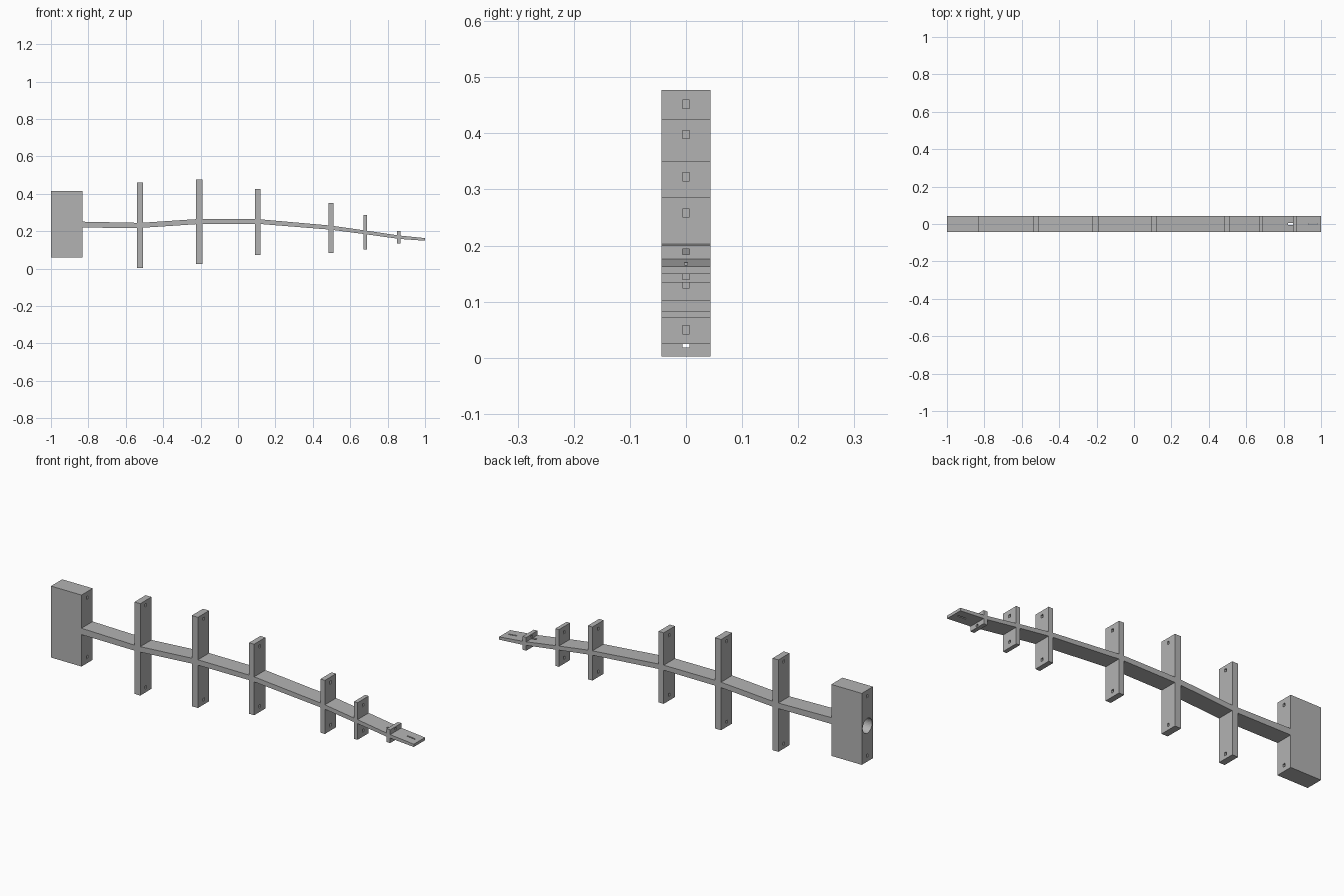
import bpy, bmesh, math
from mathutils import Matrix, Vector

cube = bpy.data.objects.get("Cube")
if cube:
    bpy.data.objects.remove(cube, do_unlink=True)

HALF = 0.044  # half width of every part

grey = bpy.data.materials.new("plain grey")
grey.use_nodes = True
colour = (0.45, 0.45, 0.45, 1)
grey.diffuse_color = colour
grey.node_tree.nodes["Principled BSDF"].inputs["Base Color"].default_value = colour


def make_object(name, bm):
    bmesh.ops.recalc_face_normals(bm, faces=bm.faces)
    mesh = bpy.data.meshes.new(name)
    bm.to_mesh(mesh)
    bm.free()
    obj = bpy.data.objects.new(name, mesh)
    mesh.materials.append(grey)
    bpy.context.collection.objects.link(obj)
    return obj


def extrude_profile(name, points):
    """Solid from a side outline, across the full width."""
    bm = bmesh.new()
    face = bm.faces.new([bm.verts.new((x, -HALF, z)) for x, z in points])
    side = bmesh.ops.extrude_face_region(bm, geom=[face])["geom"]
    verts = [v for v in side if isinstance(v, bmesh.types.BMVert)]
    bmesh.ops.translate(bm, verts=verts, vec=(0, 2 * HALF, 0))
    return make_object(name, bm)


def add_box(bm, centre, size):
    matrix = Matrix.Translation(centre) @ Matrix.Diagonal((*size, 1))
    bmesh.ops.create_cube(bm, size=1, matrix=matrix)


def cut(obj, bm):
    """Subtract the cutter shapes from the object."""
    cutter = make_object(obj.name + "_cutter", bm)
    cutter.hide_render = True
    cutter.hide_viewport = True
    mod = obj.modifiers.new("holes", 'BOOLEAN')
    mod.operation = 'DIFFERENCE'
    mod.solver = 'EXACT'
    mod.object = cutter


# Ribs: x start, x end, bottom, top, hole inset, hole height
ribs = [
    (-0.54, -0.508, 0.002, 0.46, 0.024, 0.015),
    (-0.224, -0.19, 0.025, 0.477, 0.025, 0.015),
    (0.092, 0.12, 0.072, 0.426, 0.028, 0.015),
    (0.485, 0.51, 0.083, 0.35, 0.027, 0.015),
    (0.67, 0.69, 0.102, 0.287, 0.029, 0.014),
    (0.85, 0.87, 0.134, 0.2, 0.011, 0.01),
]
for i, (x0, x1, z0, z1, inset, height) in enumerate(ribs):
    rib = extrude_profile(f"rib_{i + 1}", [(x0, z0), (x1, z0), (x1, z1), (x0, z1)])
    holes = bmesh.new()
    for z in (z0 + inset, z1 - inset):
        add_box(holes, ((x0 + x1) / 2, 0, z), (0.1, 0.012, height))
    cut(rib, holes)

# Root block with a round socket and two cord channels
block = extrude_profile("root_block", [(-1, 0.06), (-0.832, 0.06), (-0.832, 0.416), (-1, 0.416)])
holes = bmesh.new()
for z in (0.09, 0.386):
    add_box(holes, (-0.916, 0, z), (0.3, 0.012, 0.015))
bmesh.ops.create_cone(
    holes, cap_ends=True, segments=32, radius1=0.037, radius2=0.037, depth=0.26,
    matrix=Matrix.Translation((-1, 0, 0.238)) @ Matrix.Rotation(math.pi / 2, 4, 'Y'))
cut(block, holes)

# Bent spine joining the ribs: x, centre height, thickness
spine_path = [(-0.84, 0.235, 0.032), (-0.524, 0.231, 0.027), (-0.207, 0.252, 0.027),
              (0.106, 0.252, 0.025), (0.497, 0.219, 0.022), (0.68, 0.194, 0.02),
              (0.86, 0.168, 0.018), (1, 0.156, 0.014)]
lower = [(x, z - t / 2) for x, z, t in spine_path]
upper = [(x, z + t / 2) for x, z, t in reversed(spine_path)]
spine = extrude_profile("spine", lower + upper)
slots = bmesh.new()
add_box(slots, (0.955, 0, 0.16), (0.045, 0.006, 0.1))
add_box(slots, (0.836, 0, 0.17), (0.026, 0.012, 0.1))
cut(spine, slots)
